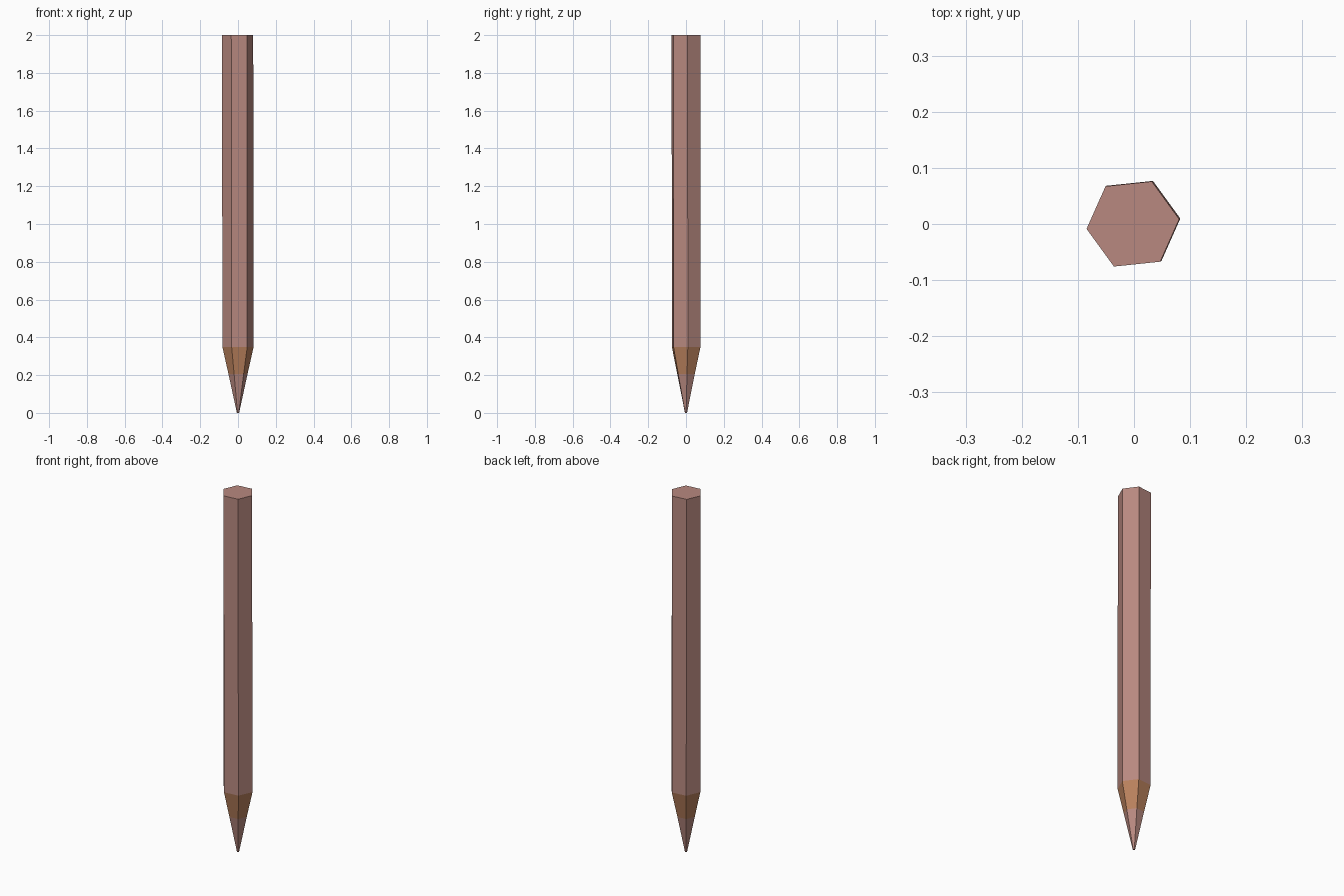
import bpy
import bmesh
from math import cos, sin, pi, radians

if "Cube" in bpy.data.objects:
    bpy.data.objects.remove(bpy.data.objects["Cube"])

SIDES = 6
TWIST = radians(6)


def material(name, color):
    m = bpy.data.materials.new(name)
    m.diffuse_color = (*color, 1)
    m.use_nodes = True
    m.node_tree.nodes["Principled BSDF"].inputs["Base Color"].default_value = m.diffuse_color
    return m


def hex_loft(name, sections, mat, cap_bottom=False, cap_top=False):
    """Skin a stack of hexagons given as (radius, z, x shift, y shift)."""
    bm = bmesh.new()
    rings = []
    for r, z, dx, dy in sections:
        rings.append([bm.verts.new((dx + r * cos(TWIST + 2 * pi * i / SIDES),
                                    dy + r * sin(TWIST + 2 * pi * i / SIDES), z))
                      for i in range(SIDES)])
    for a, b in zip(rings, rings[1:]):
        for i in range(SIDES):
            j = (i + 1) % SIDES
            bm.faces.new((a[i], a[j], b[j], b[i]))
    if cap_bottom:
        bm.faces.new(rings[0][::-1])
    if cap_top:
        bm.faces.new(rings[-1])
    mesh = bpy.data.meshes.new(name)
    bm.to_mesh(mesh)
    bm.free()
    mesh.materials.append(mat)
    obj = bpy.data.objects.new(name, mesh)
    bpy.context.collection.objects.link(obj)
    return obj


paint = material("paint", (0.48, 0.25, 0.215))
wood = material("wood", (0.49, 0.22, 0.11))

# Section rings, leaning very slightly towards the top
tip = (0.006, 0.0, 0, 0)
lead_top = (0.0505, 0.205, 0, 0)
shoulder = (0.083, 0.35, 0, 0.001)
top = (0.083, 2.0, -0.002, 0)

# Pointed lead, sharpened wood and painted shaft
hex_loft("lead_tip", [tip, lead_top], paint, cap_bottom=True)
hex_loft("wood_cone", [lead_top, shoulder], wood)
hex_loft("shaft", [shoulder, top], paint, cap_top=True)
